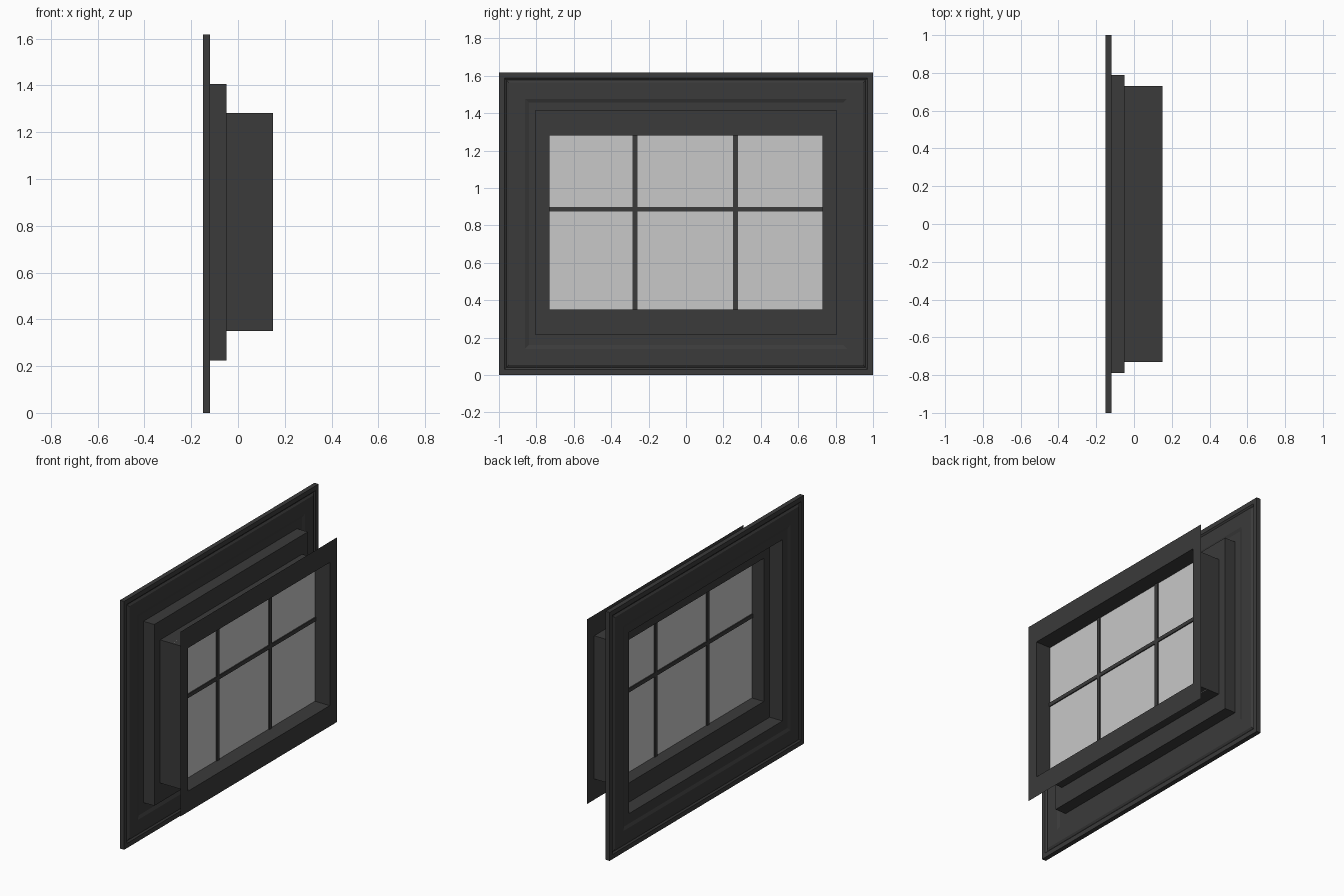
import bpy
import bmesh
from mathutils import Vector

cube = bpy.data.objects.get("Cube")
if cube:
    bpy.data.objects.remove(cube, do_unlink=True)


def make_material(name, level):
    mat = bpy.data.materials.new(name)
    mat.use_nodes = True
    colour = (level, level, level, 1)
    mat.diffuse_color = colour
    mat.node_tree.nodes["Principled BSDF"].inputs["Base Color"].default_value = colour
    return mat


FRAME = make_material("charcoal frame", 0.043)
GLASS = make_material("pale grey glass", 0.578)


def finish(name, bm, mat):
    bmesh.ops.recalc_face_normals(bm, faces=bm.faces)
    mesh = bpy.data.meshes.new(name)
    bm.to_mesh(mesh)
    bm.free()
    mesh.materials.append(mat)
    obj = bpy.data.objects.new(name, mesh)
    bpy.context.collection.objects.link(obj)
    return obj


def rectangular_loft(name, sections, closed=False):
    """Join rectangles given as (half width, bottom, top, x) with mitred corners."""
    bm = bmesh.new()
    rings = []
    for half, low, high, x in sections:
        corners = ((-half, low), (half, low), (half, high), (-half, high))
        rings.append([bm.verts.new((x, y, z)) for y, z in corners])
    pairs = list(zip(rings, rings[1:]))
    if closed:
        pairs.append((rings[-1], rings[0]))
    for a, b in pairs:
        for i in range(4):
            j = (i + 1) % 4
            bm.faces.new((a[i], a[j], b[j], b[i]))
    return finish(name, bm, FRAME)


def box(name, low, high, mat):
    low, high = Vector(low), Vector(high)
    bm = bmesh.new()
    bmesh.ops.create_cube(bm, size=1)
    bmesh.ops.scale(bm, vec=high - low, verts=bm.verts)
    bmesh.ops.translate(bm, vec=(low + high) / 2, verts=bm.verts)
    return finish(name, bm, mat)


# Moulded outer trim: (inset, depth below the face), same on both faces
TOP, MIDDLE, HALF_THICK = 1.617, -0.135, 0.015
moulding = [(0, 0), (0.03, 0), (0.04, 0.008), (0.053, 0),
            (0.14, 0), (0.16, 0.008)]
OPENING = (0.79, 0.225, 1.405)


def trim_side(sign):
    side = [(1 - d, d, TOP - d, MIDDLE + sign * (HALF_THICK - depth))
            for d, depth in moulding]
    return side + [OPENING + (MIDDLE + sign * (HALF_THICK - 0.008),)]


rectangular_loft("outer_trim", trim_side(1) + trim_side(-1)[::-1], closed=True)

# Stepped reveal running through to the thin flange
WINDOW = (0.73, 0.35, 1.282)
FLANGE = (0.805, 0.215, 1.417)
rectangular_loft("stepped_reveal", [
    OPENING + (-0.142,), OPENING + (-0.05,),
    WINDOW + (-0.05,), WINDOW + (0.15,)])
rectangular_loft("flange", [WINDOW + (0.15,), FLANGE + (0.15,)])

# Glass and glazing bars
half, low, high = WINDOW
box("glass", (0.037, -half, low), (0.043, half, high), GLASS)
BAR = 0.0125
for side, y in (("right", -0.273), ("left", 0.265)):
    box("upright_bar_" + side, (0.03, y - BAR, low), (0.05, y + BAR, high), FRAME)
box("cross_bar", (0.03, -half, 0.886 - BAR), (0.05, half, 0.886 + BAR), FRAME)
